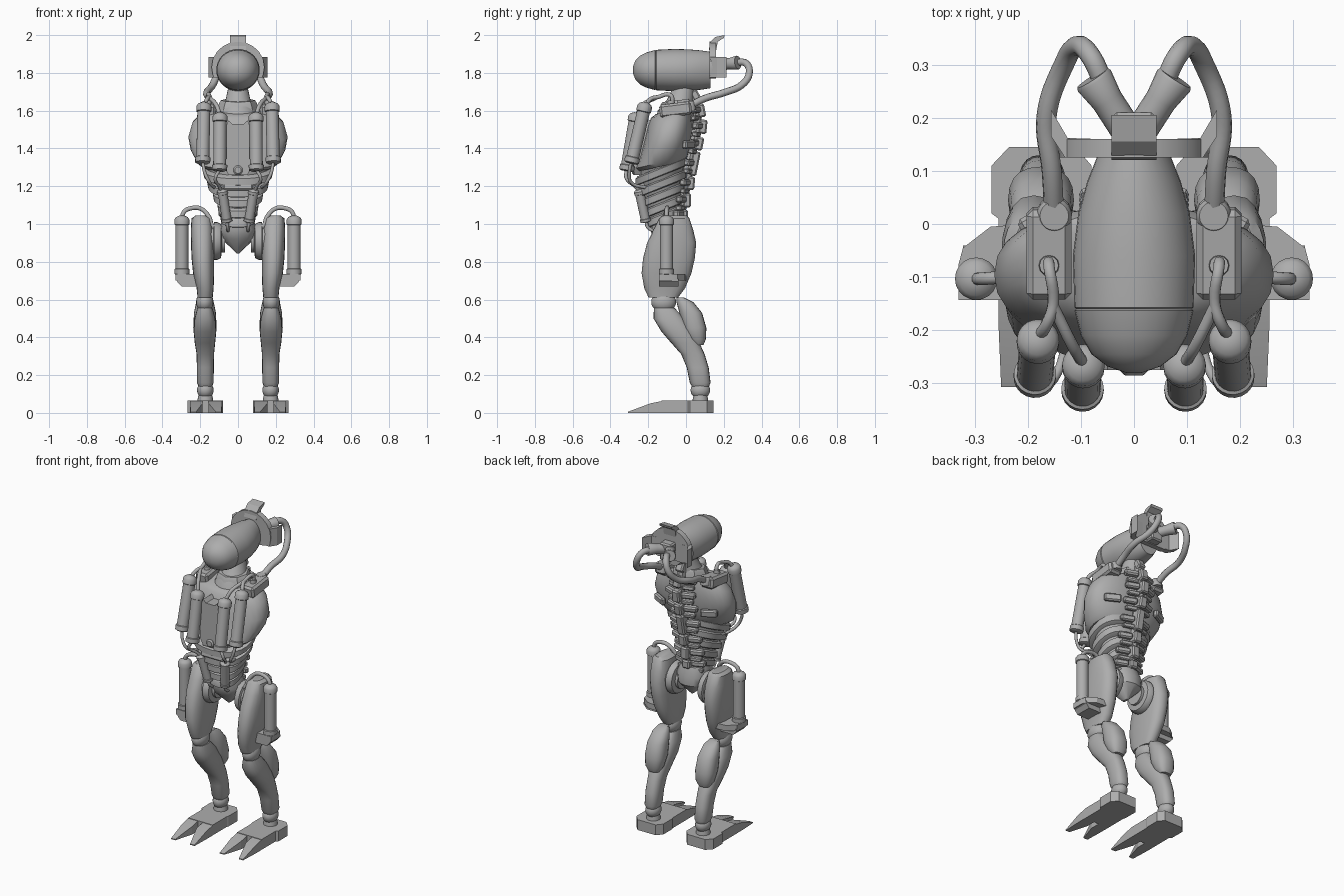
import bpy, bmesh, math
from mathutils import Vector, Matrix

grey = bpy.data.materials.new("mid_grey")
grey.diffuse_color = (0.42, 0.42, 0.42, 1)


def finish(name, bm, mirror=False, angle=35):
    """Turn a bmesh into a shaded object, optionally mirrored across x = 0."""
    bmesh.ops.recalc_face_normals(bm, faces=bm.faces)
    me = bpy.data.meshes.new(name)
    bm.to_mesh(me)
    bm.free()
    me.materials.append(grey)
    for p in me.polygons:
        p.use_smooth = True
    me.set_sharp_from_angle(angle=math.radians(angle))
    ob = bpy.data.objects.new(name, me)
    bpy.context.collection.objects.link(ob)
    if mirror:
        m = ob.modifiers.new("mirror", 'MIRROR')
        m.use_mirror_merge = False
    return ob


def skin(bm, rings):
    vs = [[bm.verts.new(p) for p in r] for r in rings]
    n = len(vs[0])
    for a, b in zip(vs, vs[1:]):
        for i in range(n):
            bm.faces.new((a[i], a[(i + 1) % n], b[(i + 1) % n], b[i]))
    bm.faces.new(vs[0])
    bm.faces.new(vs[-1])


def loft(name, secs, n=24, power=2.0, tilt=0.0, mirror=False, angle=35):
    """Stack of superellipse sections (z, cx, cy, rx, ry)."""
    rings = []
    for z, cx, cy, rx, ry in secs:
        r = []
        for i in range(n):
            t = math.tau * i / n
            c, s = math.cos(t), math.sin(t)
            x = rx * math.copysign(abs(c) ** (2 / power), c)
            y = ry * math.copysign(abs(s) ** (2 / power), s)
            r.append((cx + x, cy + y, z + tilt * y))
        rings.append(r)
    bm = bmesh.new()
    skin(bm, rings)
    return finish(name, bm, mirror, angle)


def lathe(name, p0, p1, prof, n=20, mirror=True):
    """Turned part along p0-p1; profile is (fraction, radius)."""
    p0, p1 = Vector(p0), Vector(p1)
    q = (p1 - p0).to_track_quat('Z', 'Y')
    rings = [[p0 + (p1 - p0) * t + q @ Vector((r * math.cos(math.tau * i / n), r * math.sin(math.tau * i / n), 0))
              for i in range(n)] for t, r in prof]
    bm = bmesh.new()
    skin(bm, rings)
    return finish(name, bm, mirror)


def prism(name, pts, axis, a, b, mirror=False):
    """Outline extruded along an axis; pts are the other two coordinates in order."""
    def put(p, d):
        c = list(p)
        c.insert("xyz".index(axis), d)
        return c
    bm = bmesh.new()
    skin(bm, [[put(p, a) for p in pts], [put(p, b) for p in pts]])
    return finish(name, bm, mirror, 20)


def box(name, c, size, rx=0, rz=0, mirror=False, bevel=0.008):
    bm = bmesh.new()
    bmesh.ops.create_cube(bm, size=1)
    bmesh.ops.scale(bm, vec=size, verts=bm.verts)
    bmesh.ops.bevel(bm, geom=bm.edges[:], offset=bevel, segments=1, affect='EDGES')
    bm.transform(Matrix.Translation(c) @ Matrix.Rotation(rz, 4, 'Z') @ Matrix.Rotation(rx, 4, 'X'))
    return finish(name, bm, mirror, 20)


def ball(name, c, r, mirror=True):
    bm = bmesh.new()
    bmesh.ops.create_uvsphere(bm, u_segments=20, v_segments=12, radius=1)
    bm.transform(Matrix.Translation(c) @ Matrix.Diagonal((*r, 1)))
    return finish(name, bm, mirror)


def hose(name, pts, r):
    """Round hose on a smooth path, mirrored."""
    cu = bpy.data.curves.new(name, 'CURVE')
    cu.dimensions = '3D'
    cu.bevel_depth, cu.bevel_resolution, cu.resolution_u, cu.use_fill_caps = r, 3, 6, True
    sp = cu.splines.new('BEZIER')
    sp.bezier_points.add(len(pts) - 1)
    for b, p in zip(sp.bezier_points, pts):
        b.co = p
        b.handle_left_type = b.handle_right_type = 'AUTO'
    tmp = bpy.data.objects.new(name + "_path", cu)
    bpy.context.collection.objects.link(tmp)
    bm = bmesh.new()
    bm.from_mesh(tmp.evaluated_get(bpy.context.evaluated_depsgraph_get()).to_mesh())
    bpy.data.objects.remove(tmp)
    return finish(name, bm, True, 60)


def tank(name, top, bottom, r):
    """Canister with domed top, collars and a narrower body."""
    lathe(name, bottom, top, [(0, r * .7), (.02, r), (.1, r), (.11, r * .86), (.84, r * .86), (.85, r),
                              (.93, r), (.97, r * .8), (1, r * .3)])


# Head: elongated capsule along y, with a seam groove
head = [(-.28, .015, .02), (-.268, .05, .05), (-.245, .08, .075), (-.21, .1, .093), (-.163, .112, .106),
        (-.16, .109, .103), (-.157, .112, .107), (-.06, .115, .112), (.02, .105, .109), (.08, .088, .104), (.13, .068, .096)]
bm = bmesh.new()
skin(bm, [[(rx * math.cos(math.tau * i / 32), y, 1.815 + rz * math.sin(math.tau * i / 32)) for i in range(32)]
          for y, rx, rz in head])
finish("head", bm)

# Crest plate, side flaps and top fin behind the head
prism("crest_plate", [(.14 * math.cos(math.tau * i / 20), 1.83 + .135 * math.sin(math.tau * i / 20))
                      for i in range(-1, 12)] + [(-.09, 1.77), (.09, 1.77)], 'y', .125, .16)
prism("crest_flap", [(.07, .125), (.13, .125), (.156, .165), (.156, .215), (.125, .162), (.07, .16)],
      'z', 1.775, 1.885, True)
prism("crest_fin", [(.12, 1.92), (.13, 1.965), (.155, 1.99), (.205, 2.0), (.2, 1.985), (.168, 1.965), (.16, 1.92)],
      'x', -.042, .042)
box("crest_hub", (0, .165, 1.83), (.08, .09, .11))
lathe("hose_socket", (.01, .17, 1.84), (.078, .275, 1.855), [(0, .03), (.6, .03), (.95, .037), (1, .034)])
hose("head_hose", [(.055, .26, 1.855), (.083, .318, 1.85), (.107, .335, 1.80), (.132, .3, 1.74),
                   (.165, .2, 1.695), (.155, .1, 1.665), (.15, .01, 1.62)], .019)
lathe("hose_collar", (.15, .02, 1.60), (.15, .015, 1.65), [(0, .033), (.8, .033), (1, .027)])

# Neck and shoulders
loft("neck", [(1.5, 0, -.06, .12, .11), (1.6, 0, -.055, .1, .095), (1.66, 0, -.03, .065, .07), (1.73, 0, -.01, .05, .055)])
loft("neck_collar", [(1.57, 0, -.05, .12, .1), (1.64, 0, -.045, .1, .09), (1.655, 0, -.045, .09, .08)], n=8, tilt=.12)
box("shoulder_block", (.16, -.055, 1.605), (.085, .17, .07), .12, mirror=True, bevel=.012)

# Chest shell, slanted at its lower rim
loft("chest", [(1.60, 0, -.075, .15, .085), (1.585, 0, -.08, .195, .105), (1.54, 0, -.085, .24, .118),
               (1.46, 0, -.095, .263, .128), (1.39, 0, -.11, .25, .132), (1.325, 0, -.13, .215, .138),
               (1.305, 0, -.13, .19, .12)], n=28, power=2.3, tilt=.22)
prism("chest_panel", [(-.07, 1.3), (-.05, 1.26), (.05, 1.26), (.07, 1.3), (.07, 1.5), (.05, 1.55), (.03, 1.53),
                      (-.03, 1.53), (-.05, 1.55), (-.07, 1.5)], 'y', -.275, -.15)

# Rib bands around the abdomen core
loft("abdomen", [(1.36, 0, -.125, .2, .12), (1.24, 0, -.13, .155, .115), (1.14, 0, -.12, .105, .095),
                 (1.0, 0, -.11, .075, .08)], tilt=.15)
for i, (z, rx, ry) in enumerate([(1.275, .19, .137), (1.21, .165, .13), (1.15, .135, .115), (1.09, .11, .103), (1.035, .095, .092)]):
    cy = -.13 + .004 * i
    loft(f"rib_band_{i + 1}", [(z - .02, 0, cy, rx * .88, ry * .92), (z - .015, 0, cy, rx * .96, ry),
                               (z + .02, 0, cy, rx, ry), (z + .028, 0, cy, rx * .9, ry * .92)], power=2.4, tilt=.4)
box("belly_plate", (0, -.235, 1.2), (.16, .05, .05), -.2)
lathe("chest_bolt", (.0, -.25, 1.285), (0, -.285, 1.285), [(0, .025), (.8, .025), (1, .017)], mirror=False)

# Spine: tilted vertebrae with paired rib spurs
for i, (y, z, h, a) in enumerate([(.05, 1.68, .06, .5), (.08, 1.6, .07, .2), (.09, 1.515, .075, -.1), (.07, 1.425, .07, -.2),
                                  (.045, 1.32, .13, -.2), (.025, 1.215, .07, -.1), (.005, 1.125, .075, 0), (-.01, 1.05, .05, 0)]):
    box(f"vertebra_{i + 1}", (0, y, z), (.05, .042, h), a)
    if i:
        box(f"rib_spur_{i + 1}", (.06, y - .03, z + .005), (.085, .035, .035), a, -.35, True)
        box(f"rib_spur_low_{i + 1}", (.05, y - .035, z - .04), (.07, .03, .025), a, -.3, True, .005)
loft("spine_core", [(1.02, 0, -.04, .025, .03), (1.2, 0, -.005, .025, .03), (1.35, 0, .02, .025, .03),
                    (1.5, 0, .055, .025, .03), (1.6, 0, .05, .025, .03), (1.72, 0, .02, .025, .03)], n=8)
box("back_blade", (.17, .015, 1.42), (.1, .03, .045), -.1, -.5, True)

# Chest and belly canisters with their hoses
tank("outer_canister", (.18, -.213, 1.645), (.187, -.29, 1.32), .04)
tank("inner_canister", (.095, -.262, 1.59), (.097, -.315, 1.28), .04)
tank("belly_canister", (.085, -.25, 1.185), (.058, -.212, 1.01), .029)
hose("outer_top_hose", [(.18, -.212, 1.625), (.165, -.19, 1.66), (.152, -.15, 1.672), (.16, -.08, 1.68), (.16, -.075, 1.63)], .011)
hose("inner_top_hose", [(.097, -.26, 1.58), (.115, -.23, 1.63), (.152, -.155, 1.67)], .011)
lathe("top_hose_seat", (.16, -.078, 1.63), (.16, -.078, 1.655), [(0, .02), (1, .018)], 12)
hose("outer_low_hose", [(.187, -.29, 1.33), (.175, -.3, 1.27), (.15, -.29, 1.22), (.12, -.2, 1.19)], .009)
hose("inner_low_hose", [(.097, -.315, 1.29), (.12, -.315, 1.24), (.1, -.27, 1.2), (.085, -.245, 1.17)], .009)
hose("belly_low_hose", [(.058, -.212, 1.02), (.055, -.2, .98), (.05, -.15, .96)], .009)

# Pelvis and hip discs
loft("pelvis", [(1.03, 0, -.1, .08, .09), (.97, 0, -.09, .1, .1), (.92, 0, -.08, .085, .09), (.845, 0, -.075, .008, .02)],
     n=12, power=2.4)
lathe("hip_disc", (.07, -.075, .91), (.15, -.075, .91), [(0, .06), (.2, .06), (.25, .09), (.5, .1), (.7, .1), (.75, .085), (1, .085)], 28)

# Legs
loft("thigh", [(1.045, .195, -.06, .03, .065), (1.03, .192, -.062, .054, .08), (.97, .19, -.067, .06, .105),
               (.9, .188, -.076, .061, .13), (.82, .186, -.09, .06, .137), (.74, .182, -.103, .056, .132),
               (.66, .174, -.113, .045, .108), (.61, .174, -.12, .04, .078)], n=20, power=2.5, mirror=True)
ball("knee", (.176, -.118, .587), (.046, .066, .055))
loft("shin", [(.555, .175, -.115, .04, .055), (.5, .175, -.09, .055, .082), (.43, .175, -.045, .06, .085),
              (.37, .175, -.003, .054, .075), (.31, .173, .037, .046, .062), (.24, .173, .062, .045, .058),
              (.16, .173, .075, .044, .055), (.14, .173, .077, .036, .045)], n=20, power=2.5, mirror=True)
loft("calf", [(.61, .175, -.03, .03, .02), (.585, .175, -.005, .047, .045), (.53, .175, .025, .058, .06),
              (.45, .175, .045, .062, .063), (.39, .175, .06, .054, .045), (.36, .175, .068, .035, .025)], n=20, power=2.4, mirror=True)
ball("ankle", (.173, .076, .12), (.044, .052, .046))
lathe("ankle_post", (.173, .076, .05), (.173, .076, .12), [(0, .042), (.4, .04), (1, .03)])

# Feet: chamfered heel block and two sloping toes
prism("foot", [(.085, -.13), (.085, .01), (.08, .02), (.08, .11), (.11, .145), (.235, .145), (.268, .11), (.268, .02),
               (.255, .01), (.255, -.13)], 'z', 0, .065, True)
for side, xa, xb, ta, tb in [("inner", .085, .155, .088, .118), ("outer", .188, .255, .222, .25)]:
    bm = bmesh.new()
    skin(bm, [[(xa, -.12, 0), (xb, -.12, 0), (xb, -.12, .064), (xa, -.12, .064)],
              [(xa, -.19, 0), (xb, -.19, 0), (xb, -.19, .05), (xa, -.19, .05)],
              [(ta, -.307, 0), (tb, -.307, 0), (tb, -.307, .006), (ta, -.307, .006)]])
    finish(side + "_toe", bm, True, 10)

# Hip canisters, brackets and hoses
tank("hip_canister", (.297, -.103, 1.045), (.297, -.103, .73), .04)
prism("bracket", [(.2, -.143), (.33, -.143), (.33, -.075), (.322, -.045), (.27, -.005), (.2, .0)], 'z', .7, .735, True)
prism("bracket_base", [(.2, .67), (.3, .67), (.322, .695), (.322, .71), (.2, .71)], 'y', -.143, -.04, True)
hose("hip_hose", [(.297, -.103, 1.03), (.285, -.103, 1.065), (.24, -.1, 1.085), (.195, -.1, 1.08),
                  (.155, -.11, 1.04), (.13, -.12, .985), (.08, -.12, .975)], .012)
